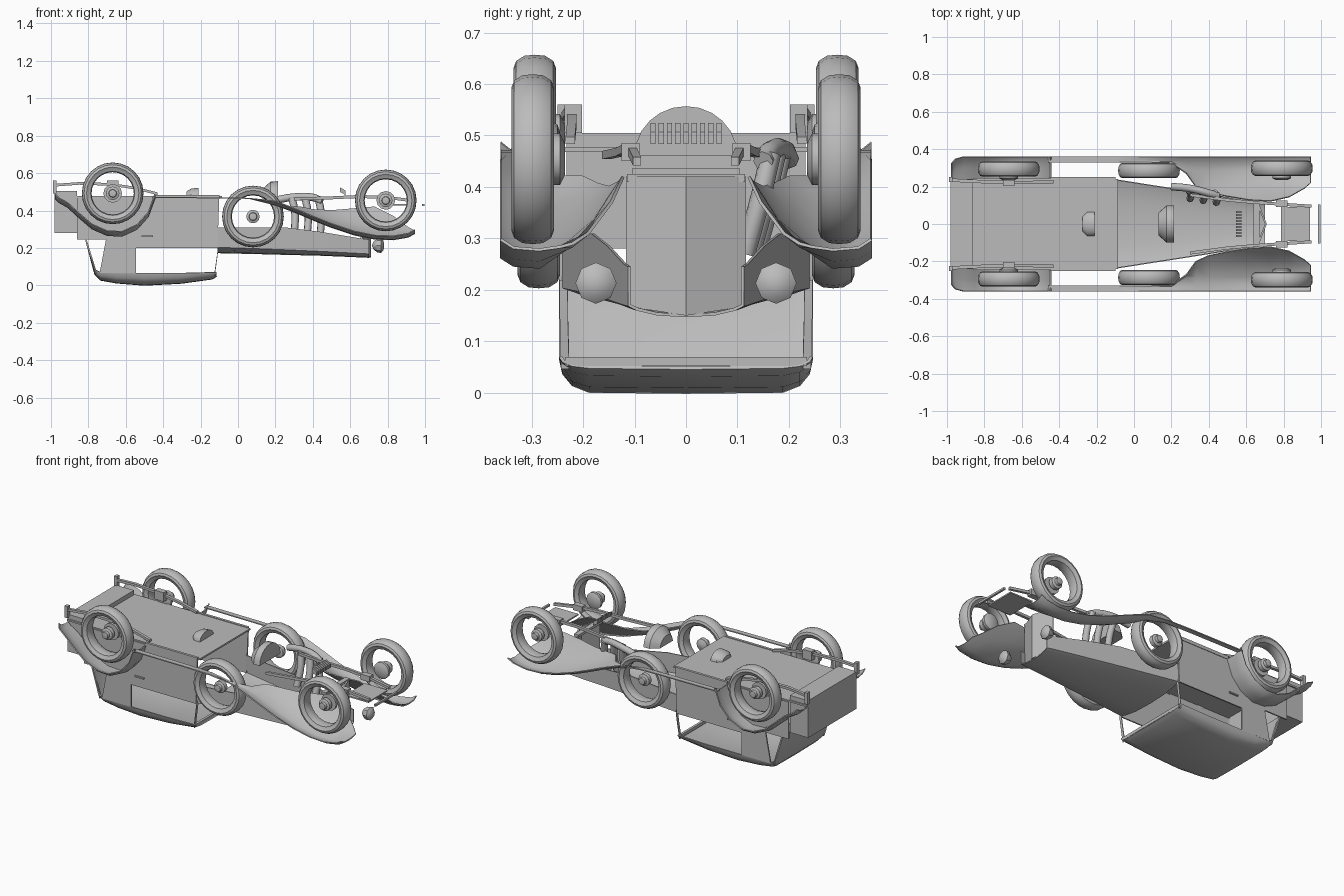
import bpy, bmesh, math
from mathutils import Vector

cube = bpy.data.objects.get("Cube")
if cube:
    bpy.data.objects.remove(cube, do_unlink=True)

grey = bpy.data.materials.new("plain_grey")
grey.use_nodes = True
grey.diffuse_color = (0.5, 0.5, 0.5, 1)
grey.node_tree.nodes["Principled BSDF"].inputs["Base Color"].default_value = (0.5, 0.5, 0.5, 1)


def build(name, verts, faces, thick=0.0, angle=35):
    me = bpy.data.meshes.new(name)
    me.from_pydata([tuple(v) for v in verts], [], faces)
    bm = bmesh.new()
    bm.from_mesh(me)
    bmesh.ops.remove_doubles(bm, verts=bm.verts, dist=1e-5)
    bmesh.ops.recalc_face_normals(bm, faces=bm.faces)
    bm.to_mesh(me)
    bm.free()
    ob = bpy.data.objects.new(name, me)
    bpy.context.collection.objects.link(ob)
    me.materials.append(grey)
    bpy.ops.object.select_all(action='DESELECT')
    ob.select_set(True)
    bpy.context.view_layer.objects.active = ob
    if thick:
        mod = ob.modifiers.new("thickness", 'SOLIDIFY')
        mod.thickness, mod.offset = thick, 0
        bpy.ops.object.modifier_apply(modifier=mod.name)
    bpy.ops.object.shade_smooth_by_angle(angle=math.radians(angle))
    return ob


def loft(name, rows, thick=0.0, closed=False, caps=False, angle=35):
    """Skin a list of equally long point rows."""
    n = len(rows[0])
    verts = [p for r in rows for p in r]
    faces = []
    for i in range(len(rows) - 1):
        for j in range(n if closed else n - 1):
            k = (j + 1) % n
            faces.append((i * n + j, i * n + k, (i + 1) * n + k, (i + 1) * n + j))
    if caps:
        faces += [tuple(range(n)), tuple(range(len(verts) - n, len(verts)))]
    return build(name, verts, faces, thick, angle)


def box(name, x0, x1, y0, y1, z0, z1):
    ring = lambda x: [(x, y0, z0), (x, y1, z0), (x, y1, z1), (x, y0, z1)]
    return loft(name, [ring(x0), ring(x1)], closed=True, caps=True)


def lathe(name, profile, centre, axis='y', seg=24, closed=False):
    """Spin (radius, offset) points around the x or y axis."""
    rows = []
    for i in range(seg + 1):
        a = 2 * math.pi * i / seg
        row = []
        for r, o in profile:
            p = (r * math.cos(a), o, r * math.sin(a)) if axis == 'y' else (o, r * math.cos(a), r * math.sin(a))
            row.append(Vector(centre) + Vector(p))
        rows.append(row)
    return loft(name, rows, closed=closed)


def bar(name, path, w, h):
    """Flat strip following a path."""
    rows = [[(x, y - w, z - h), (x, y + w, z - h), (x, y + w, z + h), (x, y - w, z + h)] for x, y, z in path]
    return loft(name, rows, closed=True, caps=True)


def tube(name, pts, r):
    cu = bpy.data.curves.new(name, 'CURVE')
    cu.dimensions, cu.bevel_depth, cu.bevel_resolution, cu.use_fill_caps = '3D', r, 2, True
    sp = cu.splines.new('BEZIER')
    sp.bezier_points.add(len(pts) - 1)
    for b, p in zip(sp.bezier_points, pts):
        b.co = p
        b.handle_left_type = b.handle_right_type = 'AUTO'
    sp.resolution_u = 6
    ob = bpy.data.objects.new(name, cu)
    bpy.context.collection.objects.link(ob)
    cu.materials.append(grey)


TYRE = [(.128, -.034), (.14, -.041), (.153, -.036), (.163, -.02), (.165, 0), (.163, .02),
        (.153, .036), (.14, .041), (.128, .034), (.118, .03), (.113, .012), (.113, -.012), (.118, -.03)]


def wheel(name, x, y, z, s):
    lathe(name + "_tyre", TYRE, (x, s * y, z), closed=True)
    hub = [(0, .03), (.02, .026), (.022, .01), (.036, .004), (.036, -.02), (.015, -.03), (0, -.03)]
    lathe(name + "_hub", [(r, s * o) for r, o in hub], (x, s * y, z), seg=12)


# front fender and running strip: x, crown z, inner y, inner z
FENDER = [(-.46, .47, .33, .47), (-.1, .468, .33, .468), (.06, .465, .33, .465), (.2, .43, .325, .44),
          (.28, .40, .27, .42), (.33, .38, .20, .42), (.4, .35, .168, .405), (.5, .31, .148, .40),
          (.62, .27, .128, .41), (.73, .248, .122, .42), (.83, .244, .145, .37), (.91, .258, .19, .31),
          (.945, .278, .22, .29)]
# rear fender: x, crown z, outer y
REAR = [(-.975, .465, .325), (-.955, .445, .348), (-.91, .42, .36), (-.85, .365, .36), (-.78, .305, .36),
        (-.70, .27, .36), (-.62, .266, .36), (-.54, .303, .36), (-.48, .37, .36), (-.445, .465, .36)]

for s, side in ((1, "left"), (-1, "right")):
    wheel("front_wheel_" + side, .79, .298, .454, s)
    wheel("rear_wheel_" + side, -.67, .294, .492, s)
    wheel("spare_wheel_" + side, .08, .286, .368, s)
    for nm, x, z in (("front", .79, .454), ("rear", -.67, .492)):
        lathe(nm + "_brake_" + side, [(0, s * .235), (.03, s * .235), (.05, s * .245), (.05, s * .26), (0, s * .26)],
              (x, 0, z), seg=12)

    rows = []
    for x, zc, yi, zi in FENDER:
        ym = max(.285, yi + .008)
        lip = .02 if x > .1 else 0
        rows.append([(x, s * yi, zi), (x, s * (yi * .65 + ym * .35), zi * .5 + zc * .5), (x, s * ym, zc),
                     (x, s * max(.335, ym + .005), zc + lip * .2), (x, s * .36, zc + lip)])
    loft("front_fender_" + side, rows, .006, angle=50)

    rows = [[(x, s * .24, z), (x, s * (yo - .06), z - .003), (x, s * (yo - .02), z + .006),
             (x, s * yo, z + .022)] for x, z, yo in REAR]
    loft("rear_fender_" + side, rows, .006, angle=50)

    # body side, quarter panel, pillar and door handle
    y = s * .243
    build("body_side_" + side, [(-.86, y, .245), (-.55, y, .245), (-.55, y, .2), (-.11, y, .2),
                                (-.10, y, .47), (-.86, y, .47)], [(0, 1, 2, 3, 4, 5)], .008)
    build("quarter_panel_" + side, [(-.74, y, .065), (-.545, y, .065), (-.545, y, .25), (-.705, y, .25)],
          [(0, 1, 2, 3)], .008)
    bar("windscreen_pillar_" + side, [(-.125, s * .235, .06), (-.115, s * .237, .13), (-.105, s * .238, .205)], .008, .014)
    bar("rear_pillar_" + side, [(-.76, s * .236, .07), (-.815, s * .236, .25)], .006, .015)
    box("door_handle_" + side, -.515, -.455, s * .244, s * .256, .258, .266)
    box("sill_" + side, -.45, -.1, s * .235, s * .25, .462, .482)

    # springs and frame rails
    bar("front_spring_" + side, [(.3, s * .155, .462), (.5, s * .128, .468), (.65, s * .115, .475),
                                 (.8, s * .105, .47), (.95, s * .095, .45)], .008, .008)
    bar("rear_spring_" + side, [(-.985, s * .235, .535), (-.85, s * .228, .545), (-.68, s * .222, .54),
                                (-.55, s * .222, .52), (-.43, s * .225, .49)], .009, .007)
    box("rear_spring_clamp_" + side, -.70, -.64, s * .202, s * .236, .505, .56)
    box("rear_shackle_" + side, -.99, -.97, s * .225, s * .25, .49, .56)
    box("front_spring_clamp_" + side, .76, .82, s * .09, s * .125, .45, .485)

    # headlamp
    lathe("headlamp_" + side, [(0, .782), (.025, .778), (.04, .765), (.037, .745), (.022, .725), (0, .715)],
          (0, s * .175, .213), axis='x', seg=8)

# floor, trunk
box("floor", -.98, -.085, -.24, .24, .468, .478)
box("trunk", -.982, -.86, -.232, .232, .28, .505)

# hood shell, tapered to the radiator: x, half width, side z, shoulder z, crown z
rows = []
for x, w, zs, zh, zc in ((-.11, .238, .31, .205, .175), (.1, .205, .31, .198, .17), (.25, .182, .31, .192, .166),
                         (.45, .15, .285, .183, .161), (.66, .118, .25, .172, .152), (.7, .11, .245, .17, .15)):
    half = [(w, zs), (w, zh), (w * .85, zh * .6 + zc * .4), (w * .5, zh * .15 + zc * .85)]
    rows.append([(x, a, b) for a, b in half] + [(x, 0, zc)] + [(x, -a, b) for a, b in reversed(half)])
loft("hood", rows, .006)

# pointed radiator
rows = [[(.66, -.115, z0), (.705, 0, z1), (.66, .115, z0)]
        for z0, z1 in ((.168, .15), (.42, .42))]
loft("radiator", rows, .01, angle=10)
box("radiator_foot", .64, .67, -.115, .115, .41, .425)
box("front_valance", .785, .94, -.092, .092, .427, .435)
box("front_bumper", .985, .997, -.105, .105, .424, .436)

# roof shell with sloped back
rows = [[(-.815, a, .247) for a in (.238, .236, .22, .18, 0, -.18, -.22, -.236, -.238)]]
for x, zb, zt in ((-.765, .085, .06), (-.735, .07, .03), (-.65, .066, .015), (-.5, .066, .003), (-.3, .066, .014),
                  (-.14, .07, .036), (-.115, .07, .05)):
    half = [(.244, zb), (.238, zb * .55 + zt * .45), (.22, zb * .2 + zt * .8), (.188, zt)]
    rows.append([(x, a, b) for a, b in half] + [(x, 0, zt - .002)] + [(x, -a, b) for a, b in reversed(half)])
loft("roof", rows, .006, angle=40)
box("windscreen_header", -.13, -.115, -.235, .235, .052, .07)


# half round housings under the floor
def half_round(name, rings):
    rows = [[(x, r * math.cos(math.pi * i / 12), z + h * math.sin(math.pi * i / 12)) for i in range(13)]
            for x, r, z, h in rings]
    loft(name, rows, closed=True, caps=True)


half_round("clutch_housing", [(.13, .06, .46, .055), (.175, .1, .46, .095), (.215, .1, .46, .097)])
half_round("differential_cover", [(-.275, .04, .477, .025), (-.25, .065, .477, .04), (-.21, .065, .477, .045)])
for i in range(9):
    yy = -.064 + i * .016
    bar("cooling_rib_%d" % (i + 1), [(.545, yy, .512), (.575, yy, .495)], .005, .012)

# exhaust
tube("exhaust_manifold", [(.2, .20, .455), (.3, .19, .472), (.4, .165, .47), (.45, .15, .45)], .02)
for i, x in enumerate((.29, .36, .43)):
    tube("exhaust_pipe_%d" % (i + 1), [(x, .185 - i * .01, .465), (x + .015, .165 - i * .01, .38),
                                       (x + .01, .135 - i * .01, .27)], .02)
